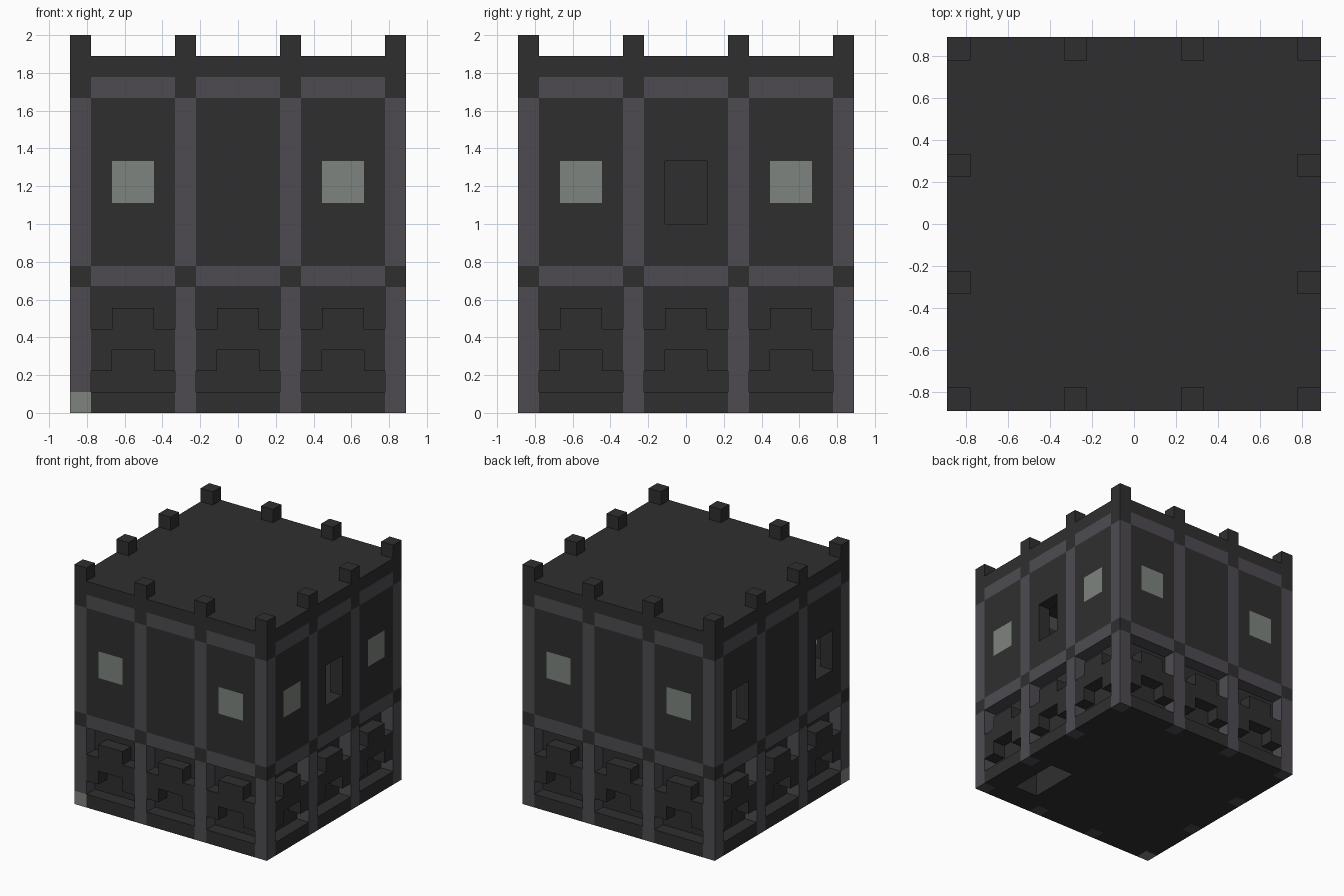
import bpy
import bmesh
from math import pi
from mathutils import Matrix, Vector

cube = bpy.data.objects.get("Cube")
if cube:
    bpy.data.objects.remove(cube, do_unlink=True)

U = 1 / 9      # one block
H = 8          # half width in blocks
POSTS = (0, 5, 10, 15)


def material(name, rgb):
    m = bpy.data.materials.new(name)
    m.use_nodes = True
    m.diffuse_color = (*rgb, 1)
    bsdf = m.node_tree.nodes["Principled BSDF"]
    bsdf.inputs["Base Color"].default_value = (*rgb, 1)
    bsdf.inputs["Roughness"].default_value = 0.9
    return m


dark = material("dark stone", (0.028, 0.028, 0.028))
grey = material("grey trim", (0.075, 0.071, 0.081))
pale = material("pale glass", (0.21, 0.23, 0.21))

parts = {}


def part(name, mat):
    return parts.setdefault(name, (bmesh.new(), mat))[0]


def prism(bm, outline, y0, y1, side=0):
    """Extrude an x-z outline from depth y0 to y1, then turn it to a side."""
    place = (Matrix.Scale(U, 4) @ Matrix.Rotation(side * pi / 2, 4, "Z")
             @ Matrix.Translation((-H, -H, 0)))
    face = bm.faces.new([bm.verts.new(place @ Vector((x, y0, z))) for x, z in outline])
    new = bmesh.ops.extrude_face_region(bm, geom=[face])["geom"]
    shift = place.to_3x3() @ Vector((0, y1 - y0, 0))
    bmesh.ops.translate(bm, vec=shift,
                        verts=[v for v in new if isinstance(v, bmesh.types.BMVert)])


def box(bm, x, y, z, side=0):
    outline = [(x[0], z[0]), (x[1], z[0]), (x[1], z[1]), (x[0], z[1])]
    prism(bm, outline, y[0], y[1], side)


# Solid lower core and roof slab
box(part("lower_core", dark), (1, 15), (1, 15), (0, 9))
box(part("roof_slab", dark), (0, 16), (0, 16), (16, 17))

# Posts with dark joints and battlements around the edge
for i in POSTS:
    for j in POSTS:
        if i not in (0, 15) and j not in (0, 15):
            continue
        x, y = (i, i + 1), (j, j + 1)
        foot = 0
        if i == j == 0:
            foot = 1
            box(part("corner_foot", pale), x, y, (0, 1))
        box(part("lower_posts", grey), x, y, (foot, 6))
        box(part("lower_joints", dark), x, y, (6, 7))
        box(part("upper_posts", grey), x, y, (7, 15))
        box(part("upper_joints", dark), x, y, (15, 16))
        box(part("battlements", dark), x, y, (17, 18))

# Bays on the four sides: front, +x, back, -x
layout = (("window", None, "window"), ("window", "doorway", "window"),
          ("window", None, "window"), ("doorway", None, "doorway"))
skin = (0, 1)
for side, openings in enumerate(layout):
    for post, opening in zip(POSTS, openings):
        a, b = post + 1, post + 5
        # Trim beams, base ledge and raised arch
        box(part("lower_beams", grey), (a, b), skin, (6, 7), side)
        box(part("upper_beams", grey), (a, b), skin, (15, 16), side)
        box(part("base_ledges", dark), (a, b), skin, (0, 1), side)
        half = [(0, 2), (1, 2), (1, 3)]
        top = [(1, 5), (1, 4), (0, 4)]
        arch = half + [(4 - x, z) for x, z in reversed(half)]
        arch += [(4 - x, z) for x, z in reversed(top)] + top
        prism(part("arches", dark), [(a + x, z) for x, z in arch], *skin, side)
        # Wall panel, split around its opening
        wall = part("wall_panels", dark)
        if not opening:
            box(wall, (a, b), skin, (7, 15), side)
            continue
        sill = 10 if opening == "window" else 9
        box(wall, (a, b), skin, (7, sill), side)
        box(wall, (a, b), skin, (12, 15), side)
        box(wall, (a, a + 1), skin, (sill, 12), side)
        box(wall, (b - 1, b), skin, (sill, 12), side)
        if opening == "window":
            box(part("windows", pale), (a + 1, b - 1), skin, (sill, 12), side)

# Cutter for the shaft that opens through the floor
box(part("shaft_cutter", dark), (12, 14), (2, 6), (-1, 10))

for name, (bm, mat) in parts.items():
    bmesh.ops.recalc_face_normals(bm, faces=bm.faces)
    mesh = bpy.data.meshes.new(name)
    bm.to_mesh(mesh)
    bm.free()
    mesh.materials.append(mat)
    bpy.context.scene.collection.objects.link(bpy.data.objects.new(name, mesh))

cutter = bpy.data.objects["shaft_cutter"]
cutter.hide_render = True
cutter.hide_viewport = True
cut = bpy.data.objects["lower_core"].modifiers.new("shaft", "BOOLEAN")
cut.operation = "DIFFERENCE"
cut.solver = "EXACT"
cut.object = cutter
